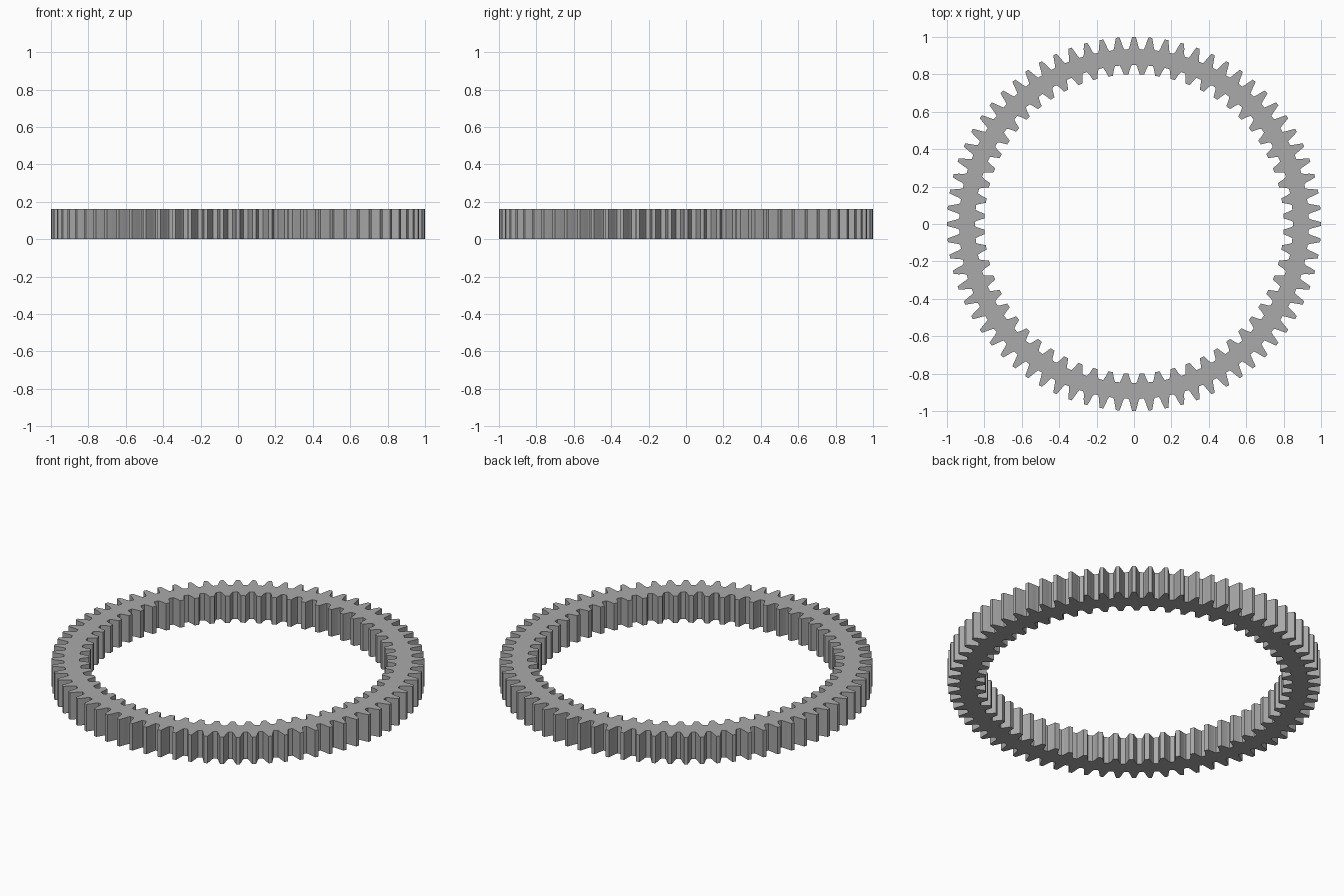
import bpy, bmesh, math

OUTER_TEETH, INNER_TEETH, HEIGHT = 72, 60, 0.16

cube = bpy.data.objects.get("Cube")
if cube:
    bpy.data.objects.remove(cube, do_unlink=True)

steel = bpy.data.materials.new("grey steel")
steel.use_nodes = True
grey = (0.4, 0.4, 0.4, 1)
steel.diffuse_color = grey
steel.node_tree.nodes["Principled BSDF"].inputs["Base Color"].default_value = grey


def toothed_loop(bm, count, tooth, start):
    """Closed outline; tooth lists (fraction of pitch, radius) for one tooth."""
    verts = []
    for i in range(count):
        for offset, radius in tooth:
            a = start + (i + offset) * math.tau / count
            verts.append(bm.verts.new((radius * math.cos(a), radius * math.sin(a), 0)))
    return [bm.edges.new((v, verts[i - 1])) for i, v in enumerate(verts)]


def mirrored(half):
    return half + [(-f, r) for f, r in reversed(half)]


# Tooth profiles: root, flank, tip
outer_tooth = mirrored([(-0.36, 0.935), (-0.29, 0.948), (-0.2, 0.975), (-0.11, 1.0)])
inner_tooth = mirrored([(-0.36, 0.85), (-0.29, 0.838), (-0.22, 0.82), (-0.15, 0.8)])

# Ring face between the two outlines, extruded upward
bm = bmesh.new()
edges = toothed_loop(bm, OUTER_TEETH, outer_tooth, 0)
edges += toothed_loop(bm, INNER_TEETH, inner_tooth, math.pi / INNER_TEETH)
bmesh.ops.triangle_fill(bm, use_beauty=True, use_dissolve=False, edges=edges)
ring = bmesh.ops.extrude_face_region(bm, geom=bm.faces[:], use_keep_orig=True)
top = [g for g in ring["geom"] if isinstance(g, bmesh.types.BMVert)]
bmesh.ops.translate(bm, vec=(0, 0, HEIGHT), verts=top)
bmesh.ops.recalc_face_normals(bm, faces=bm.faces[:])

mesh = bpy.data.meshes.new("ring_gear")
bm.to_mesh(mesh)
bm.free()
mesh.materials.append(steel)
gear = bpy.data.objects.new("ring_gear", mesh)
bpy.context.collection.objects.link(gear)
